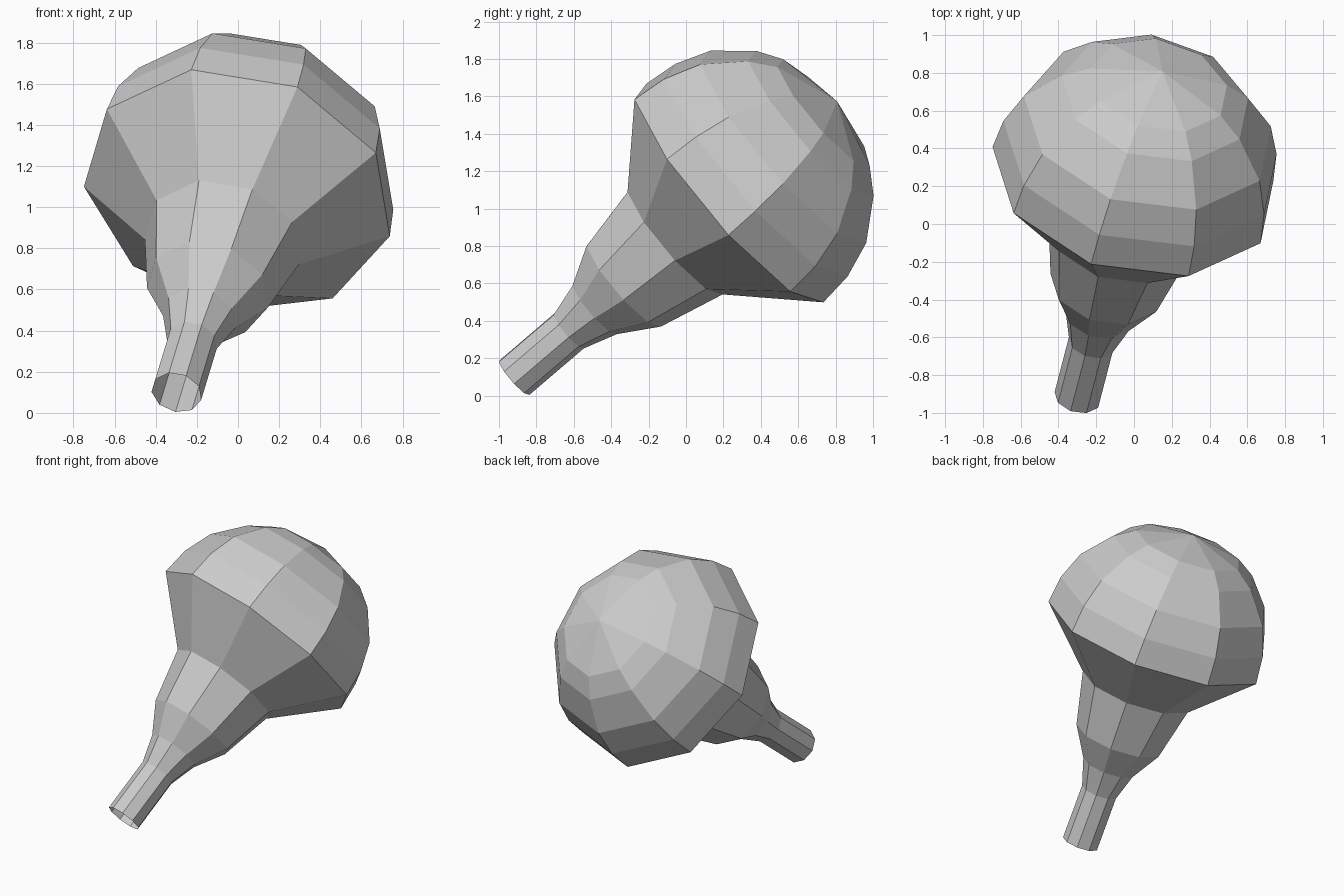
import bpy, bmesh, math
from mathutils import Vector

if "Cube" in bpy.data.objects:
    bpy.data.objects.remove(bpy.data.objects["Cube"])

SIDES = 9
CENTRE = Vector((0.0, 0.23, 1.08))                   # middle of the widest ring
AXIS = Vector((0.194, 0.746, 0.637)).normalized()    # from neck end to dome tip
U = Vector((0.377, -0.65, 0.66))
U = (U - AXIS * U.dot(AXIS)).normalized()
V = AXIS.cross(U)


def lathe(name, profile, tip=None):
    """Sweep (distance along axis, radius) points round the tilted axis."""
    bm = bmesh.new()
    rings = []
    for t, r in profile:
        ring = []
        for i in range(SIDES):
            a = 2 * math.pi * i / SIDES
            ring.append(bm.verts.new(CENTRE + AXIS * t + (U * math.cos(a) + V * math.sin(a)) * r))
        rings.append(ring)
    for lo, hi in zip(rings, rings[1:]):
        for i in range(SIDES):
            j = (i + 1) % SIDES
            bm.faces.new((lo[i], lo[j], hi[j], hi[i]))
    if tip is not None:
        top = bm.verts.new(CENTRE + AXIS * tip)
        for i in range(SIDES):
            bm.faces.new((rings[-1][i], rings[-1][(i + 1) % SIDES], top))
    mesh = bpy.data.meshes.new(name)
    bm.to_mesh(mesh)
    bm.free()
    obj = bpy.data.objects.new(name, mesh)
    bpy.context.collection.objects.link(obj)
    return obj


# Open-ended stem, flaring neck, shoulder and faceted dome in one sheet
lathe("bulb", [
    (-1.54, 0.125), (-1.15, 0.125), (-0.963, 0.182), (-0.755, 0.304), (-0.386, 0.388),
    (0.0, 0.77), (0.192, 0.749), (0.389, 0.677), (0.587, 0.511), (0.678, 0.376),
], tip=0.775)
